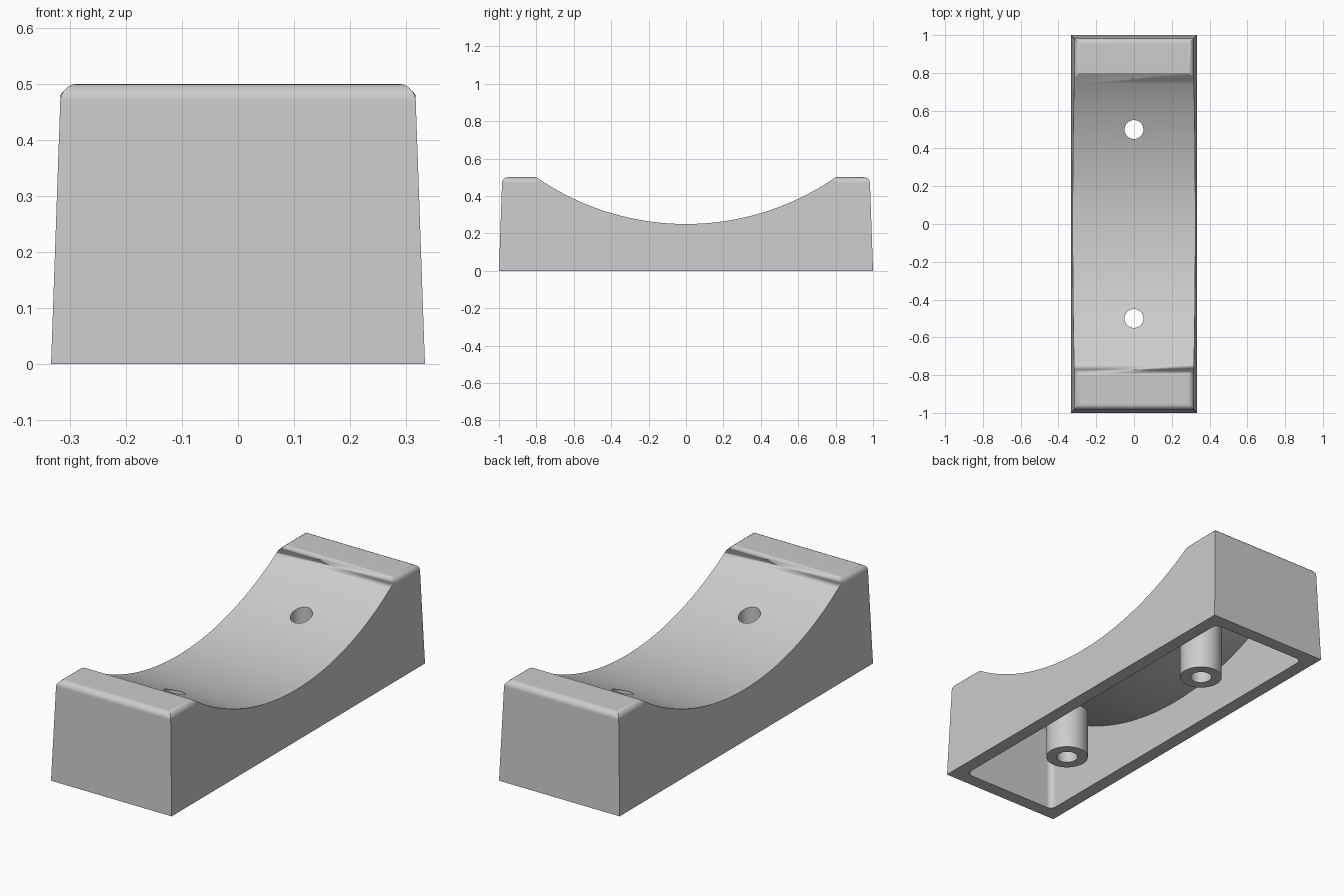
import bpy
import bmesh
import math

cube = bpy.data.objects.get("Cube")
if cube:
    bpy.data.objects.remove(cube, do_unlink=True)

HALF_X, HALF_Y, TOP = 1 / 3, 1.0, 0.5
WALL, ROUND = 0.067, 0.03
DRAFT = math.tan(math.radians(2))
RADIUS, CENTRE_Z = 1.405, 1.655      # saddle arc

grey = bpy.data.materials.new("light grey")
grey.use_nodes = True
colour = (0.6, 0.6, 0.6, 1)
grey.diffuse_color = colour
grey.node_tree.nodes["Principled BSDF"].inputs["Base Color"].default_value = colour


def make_object(name, bm):
    bmesh.ops.recalc_face_normals(bm, faces=bm.faces)
    mesh = bpy.data.meshes.new(name)
    bm.to_mesh(mesh)
    bm.free()
    mesh.materials.append(grey)
    obj = bpy.data.objects.new(name, mesh)
    bpy.context.collection.objects.link(obj)
    return obj


def saddle_block(name, inset, base, round_corners, steps=48):
    """Drafted block with a circular dip along its top and rounded top edges."""
    top, radius = TOP - inset, RADIUS + inset
    swing = math.acos((CENTRE_Z - top) / radius)

    def end(z):
        return HALF_Y - inset - z * DRAFT

    profile = [(-end(base), base), (-end(top), top)]
    for i in range(steps + 1):
        a = swing * (2 * i / steps - 1)
        profile.append((radius * math.sin(a), CENTRE_Z - radius * math.cos(a)))
    profile += [(end(top), top), (end(base), base)]

    bm = bmesh.new()
    sides = [[bm.verts.new((s * (HALF_X - inset - z * DRAFT), y, z)) for y, z in profile]
             for s in (-1, 1)]
    for side in sides:
        bm.faces.new(side)
    n = len(profile)
    for i in range(n):
        j = (i + 1) % n
        bm.faces.new((sides[0][i], sides[0][j], sides[1][j], sides[1][i]))

    # Top rim, plus the upright corners when wanted
    rim = []
    for side in sides:
        first, last = (0, n) if round_corners else (1, n - 1)
        rim += [bm.edges.get((side[i], side[i + 1])) for i in range(first, last - 1)]
    rim += [bm.edges.get((sides[0][i], sides[1][i])) for i in (1, n - 2)]
    bmesh.ops.bevel(bm, geom=rim, offset=ROUND, offset_type='OFFSET',
                    segments=5, profile=0.5, affect='EDGES', clamp_overlap=False)
    return make_object(name, bm)


def pins(name, radius, low, high):
    """Pair of upright cylinders at the screw positions."""
    bm = bmesh.new()
    for y in (-0.5, 0.5):
        made = bmesh.ops.create_cone(bm, cap_ends=True, segments=48, radius1=radius,
                                     radius2=radius, depth=high - low)
        bmesh.ops.translate(bm, verts=made["verts"], vec=(0, y, (low + high) / 2))
    return make_object(name, bm)


def cut(target, cutter):
    mod = target.modifiers.new("cut", 'BOOLEAN')
    mod.operation, mod.solver, mod.object = 'DIFFERENCE', 'EXACT', cutter
    graph = bpy.context.evaluated_depsgraph_get()
    mesh = bpy.data.meshes.new_from_object(target.evaluated_get(graph))
    target.modifiers.clear()
    target.data = mesh
    bpy.data.objects.remove(cutter, do_unlink=True)


# Hollow block whose cavity leaves two tubular screw posts standing
body = saddle_block("saddle_block", 0, 0, False)
cavity = saddle_block("cavity_cutter", WALL, -0.1, True)
cut(cavity, pins("post_cutter", 0.1, -0.2, 0.6))
cut(body, cavity)
cut(body, pins("screw_hole_cutter", 0.05, -0.2, 0.8))

# Smooth curves, flat walls
bpy.ops.object.select_all(action='DESELECT')
body.select_set(True)
bpy.context.view_layer.objects.active = body
bpy.ops.object.shade_smooth_by_angle(angle=math.radians(25))
weighted = body.modifiers.new("flat_walls", 'WEIGHTED_NORMAL')
weighted.keep_sharp = True
